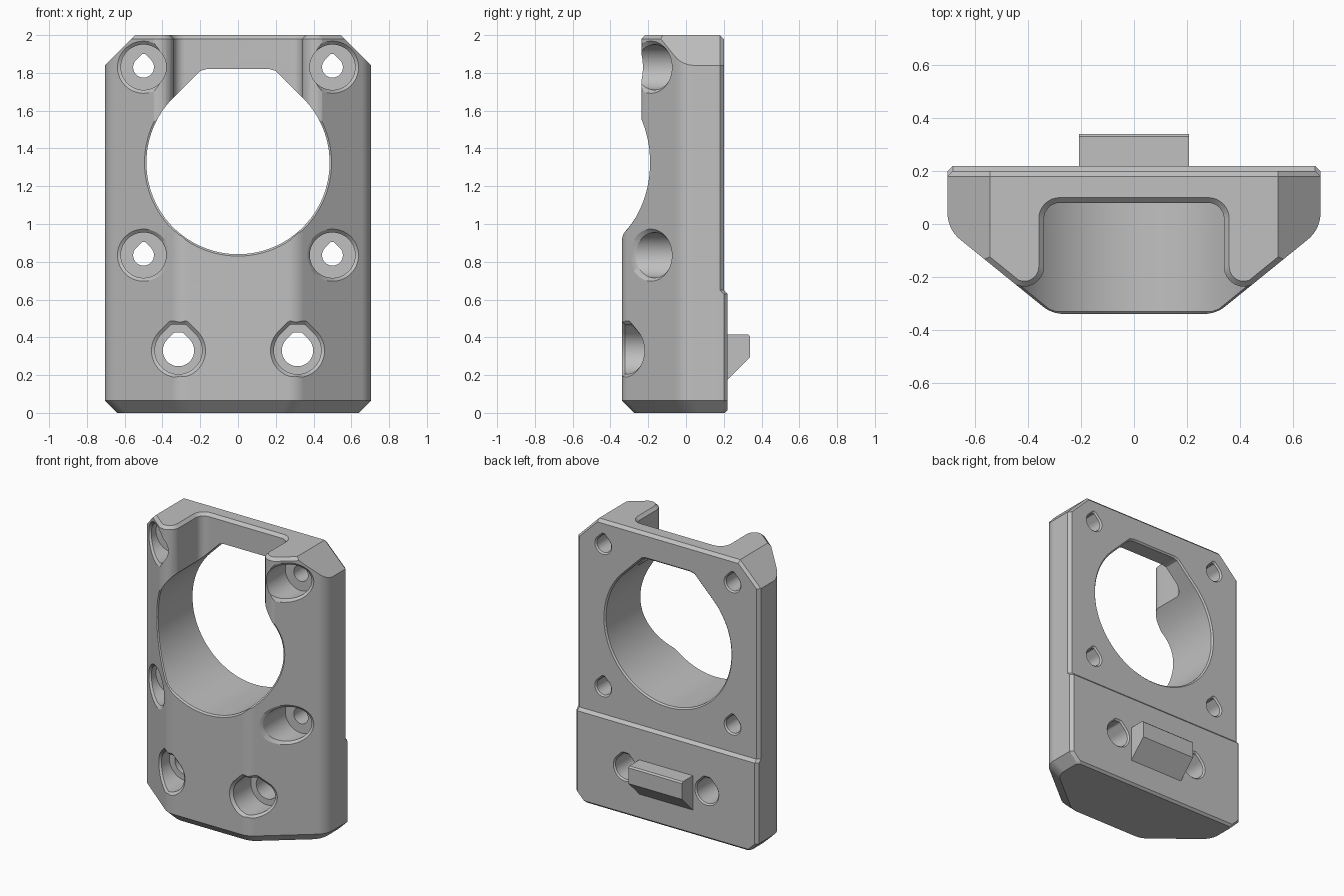
import bpy, bmesh, math
from mathutils import Vector

cube = bpy.data.objects.get("Cube")
if cube:
    bpy.data.objects.remove(cube)

GREY = (0.53, 0.53, 0.53, 1)
grey = bpy.data.materials.new("light_grey")
grey.use_nodes = True
grey.diffuse_color = GREY
grey.node_tree.nodes["Principled BSDF"].inputs["Base Color"].default_value = GREY

SLOPE = math.atan(0.81)                                     # angle of the slanted cheeks
ALONG = Vector((math.cos(SLOPE), math.sin(SLOPE)))
OUT = Vector((math.sin(SLOPE), -math.cos(SLOPE)))


def front_y(x):
    """Depth of the outer front surface at a given x."""
    return max(-0.34, -0.02 - 0.81 * (0.705 - abs(x)))


def loft(name, layers):
    """Skin a closed solid through loops of equal length."""
    bm = bmesh.new()
    rings = [[bm.verts.new(p) for p in layer] for layer in layers]
    n = len(rings[0])
    for a, b in zip(rings, rings[1:]):
        for i in range(n):
            j = (i + 1) % n
            bm.faces.new((a[i], a[j], b[j], b[i]))
    bm.faces.new(rings[0])
    bm.faces.new(rings[-1])
    bmesh.ops.recalc_face_normals(bm, faces=bm.faces)
    mesh = bpy.data.meshes.new(name)
    bm.to_mesh(mesh)
    bm.free()
    obj = bpy.data.objects.new(name, mesh)
    bpy.context.collection.objects.link(obj)
    mesh.materials.append(grey)
    return obj


def rounded_half(corners, steps=8):
    """Fillet (x, y, radius) corners of a right half and mirror it to a loop."""
    first, last = corners[0], corners[-1]
    path = [(-first[0], first[1], 0)] + corners + [(-last[0], last[1], 0)]
    half = []
    for (px, py, _), (cx, cy, r), (nx, ny, _) in zip(path, path[1:], path[2:]):
        c = Vector((cx, cy))
        if r == 0:
            half.append(c)
            continue
        u = (Vector((px, py)) - c).normalized()
        v = (Vector((nx, ny)) - c).normalized()
        theta = u.angle(v)
        centre = c + (u + v).normalized() * r / math.sin(theta / 2)
        start = c + u * r / math.tan(theta / 2) - centre
        end = c + v * r / math.tan(theta / 2) - centre
        sweep = math.pi - theta
        for k in range(steps + 1):
            t = k / steps
            half.append(centre + (start * math.sin((1 - t) * sweep)
                                  + end * math.sin(t * sweep)) / math.sin(sweep))
    return half + [Vector((-p.x, p.y)) for p in reversed(half)]


def body_loop(z, inset, back):
    w = 0.705 - inset
    pts = rounded_half([
        (0.31 - inset * math.tan(SLOPE / 2), -0.34 + inset, 0.13),
        (w, -0.02 + inset * math.tan(math.pi / 4 - SLOPE / 2), 0.13),
        (w, back - 0.02, 0), (w - 0.02, back, 0)])
    return [(p.x, p.y, z) for p in pts]


def pocket_loop(z, grow):
    x, r = 0.34 + grow, 0.075 - grow
    lip = Vector((x, -0.02 - 0.81 * (0.705 - x) + grow / math.cos(SLOPE)))
    reach = r / math.tan(math.pi / 4 - SLOPE / 2) + 0.02
    edge = lip + ALONG * reach + OUT * 0.003
    outer = edge + OUT * 0.3
    pts = rounded_half([(*outer, 0), (*edge, 0), (*lip, r), (x, 0.08 + grow, 0.06 + grow)])
    return [(p.x, p.y, z) for p in pts]


def hole_ring(cx, cz, r, y, cap=None, n=96):
    """Circle, or a teardrop with a clipped peak; y may follow the front surface."""
    ring = []
    for i in range(n):
        a = 2 * math.pi * i / n
        rho = r
        if cap and math.pi / 4 < a < 3 * math.pi / 4:
            side = math.pi / 4 if a <= math.pi / 2 else 3 * math.pi / 4
            rho = min(r / math.cos(a - side), cap * r / math.sin(a))
        x, z = cx + rho * math.cos(a), cz + rho * math.sin(a)
        ring.append((x, y(x) if callable(y) else y, z))
    return ring


def near_front(offset):
    return lambda x: front_y(x) + offset


def screw_cutter(x, z, bore, hole, floor, back, bore_cap, hole_cap):
    steps = [(-0.7, bore + 0.028, bore_cap), (near_front(-0.01), bore + 0.028, bore_cap),
             (near_front(0.018), bore, bore_cap), (floor, bore, bore_cap),
             (floor, hole, hole_cap), (back - 0.01, hole, hole_cap),
             (back + 0.01, hole + 0.02, hole_cap), (back + 0.05, hole + 0.02, hole_cap)]
    return loft("screw_cutter", [hole_ring(x, z, r, y, cap) for y, r, cap in steps])


# Main bracket body with bottom, top and rear step chamfers
body = loft("bracket_body", [body_loop(*s) for s in (
    (0, 0.065, 0.205), (0.015, 0.05, 0.22), (0.065, 0, 0.22), (0.63, 0, 0.22),
    (0.65, 0, 0.20), (1.98, 0, 0.20), (2, 0.02, 0.18))])

cutters = []
# Open pocket in the upper front
cutters.append(loft("pocket_cutter", [pocket_loop(*s) for s in (
    (1.4, 0), (1.98, 0), (2.0, 0.02), (2.1, 0.02))]))

# Large central bore with a clipped peak
cutters.append(loft("bore_cutter", [hole_ring(0, 1.325, r, y, 1.02) for y, r in (
    (-0.7, 0.505), (near_front(-0.01), 0.505), (near_front(0.01), 0.485),
    (0.19, 0.485), (0.21, 0.505), (0.3, 0.505))]))

for side in (-1, 1):
    # Slanted top corners, chamfered towards the back
    corner = []
    for y, cut in ((-0.6, 0), (0.18, 0), (0.2, 0.02), (0.4, 0.02)):
        total = 2.545 - cut
        corner.append([(side * (total - 2.2), y, 2.2), (side * 0.9, y, total - 0.9),
                       (side * 0.9, y, 2.2)])
    cutters.append(loft("corner_cutter", corner))
    # Recessed screw holes
    for z in (0.835, 1.83):
        cutters.append(screw_cutter(side * 0.5, z, 0.12, 0.055, -0.02, 0.20, None, 1.27))
    cutters.append(screw_cutter(side * 0.315, 0.33, 0.125, 0.083, -0.13, 0.22, 1.1, 1.15))

bpy.context.view_layer.objects.active = body
for cutter in cutters:
    mod = body.modifiers.new("cut", 'BOOLEAN')
    mod.operation = 'DIFFERENCE'
    mod.solver = 'EXACT'
    mod.object = cutter
    bpy.ops.object.modifier_apply(modifier=mod.name)
    bpy.data.objects.remove(cutter)

# Locating tab on the back
tab_profile = [(0.2, 0.155), (0.34, 0.295), (0.34, 0.405), (0.33, 0.415), (0.2, 0.415)]
tab = loft("rear_tab", [[(x, y, z) for y, z in tab_profile] for x in (-0.207, 0.207)])

# Smooth shading with crisp edges
bpy.ops.object.select_all(action='DESELECT')
body.select_set(True)
bpy.context.view_layer.objects.active = body
bpy.ops.object.shade_smooth_by_angle(angle=math.radians(25))
normals = body.modifiers.new("weighted_normals", 'WEIGHTED_NORMAL')
normals.keep_sharp = True
